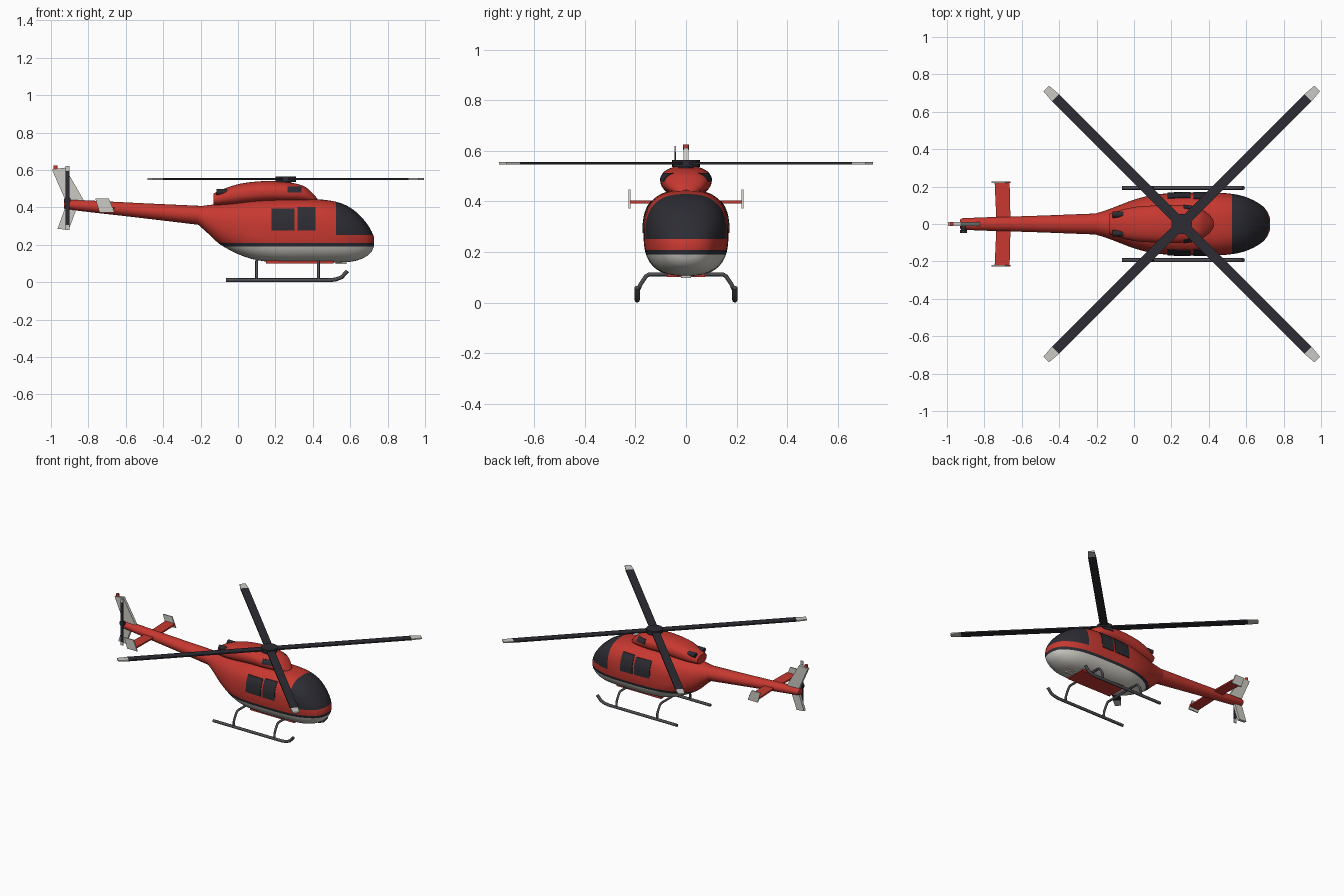
import bpy, bmesh, math
from mathutils import Vector, Matrix

if "Cube" in bpy.data.objects:
    bpy.data.objects.remove(bpy.data.objects["Cube"])


def mat(name, rgb):
    m = bpy.data.materials.new(name)
    m.diffuse_color = (*rgb, 1)
    m.use_nodes = True
    m.node_tree.nodes["Principled BSDF"].inputs["Base Color"].default_value = m.diffuse_color
    return m


RED = mat("red_paint", (0.57, 0.04, 0.03))
LIGHT = mat("light_grey", (0.60, 0.59, 0.54))
DARK = mat("dark_glass", (0.025, 0.025, 0.033))
STEEL = mat("skid_grey", (0.075, 0.075, 0.085))


def finish(name, bm, *mats, angle=35):
    bmesh.ops.recalc_face_normals(bm, faces=bm.faces[:])
    me = bpy.data.meshes.new(name)
    bm.to_mesh(me)
    bm.free()
    for m in mats:
        me.materials.append(m)
    me.shade_smooth()
    me.set_sharp_from_angle(angle=math.radians(angle))
    ob = bpy.data.objects.new(name, me)
    bpy.context.collection.objects.link(ob)
    return ob


def section(st, x):
    """Smoothly interpolate (z_bottom, z_top, half_width, exponent) at x."""
    n = len(st)
    i = max(0, min(n - 2, sum(s[0] <= x for s in st) - 1))
    a, b = st[i], st[i + 1]
    p, q = st[max(i - 1, 0)], st[min(i + 2, n - 1)]
    h = b[0] - a[0]
    t = (x - a[0]) / h
    out = []
    for k in range(1, 5):
        m0 = (b[k] - p[k]) / (b[0] - p[0]) * h
        m1 = (q[k] - a[k]) / (q[0] - a[0]) * h
        out.append((2*t**3 - 3*t*t + 1) * a[k] + (t**3 - 2*t*t + t) * m0
                   + (3*t*t - 2*t**3) * b[k] + (t**3 - t*t) * m1)
    return out


def loft(st, sub=3, n=40):
    """Skin of superellipse rings along x."""
    bm = bmesh.new()
    xs = [a[0] + (b[0] - a[0]) * j / sub for a, b in zip(st, st[1:]) for j in range(sub)]
    rings = []
    for x in xs + [st[-1][0]]:
        zb, zt, w, e = section(st, x)
        ring = []
        for k in range(n):
            c, s = math.cos(2*math.pi*k/n), math.sin(2*math.pi*k/n)
            y = math.copysign(abs(c) ** (2/e), c) * w
            z = (zb + zt)/2 + math.copysign(abs(s) ** (2/e), s) * (zt - zb)/2
            ring.append(bm.verts.new((x, y, z)))
        rings.append(ring)
    for r, q in zip(rings, rings[1:]):
        for k in range(n):
            bm.faces.new((r[k], r[(k+1) % n], q[(k+1) % n], q[k]))
    bm.faces.new(rings[0])
    bm.faces.new(rings[-1])
    return bm


def side_plates(name, st, x0, x1, z0, z1, m):
    """Thin panels following a lofted surface, one on each side."""
    for side, tag in ((-1, "right"), (1, "left")):
        bm = bmesh.new()
        g = []
        for i in range(7):
            x = x0 + (x1 - x0) * i / 6
            zb, zt, w, e = section(st, x)
            row = []
            for j in range(7):
                z = z0 + (z1 - z0) * j / 6
                t = min(1, abs(z - (zb + zt)/2) / ((zt - zb)/2))
                y = w * (1 - t**e) ** (1/e)
                row.append([bm.verts.new((x, side*(y + d), z)) for d in (0.004, -0.004)])
            g.append(row)
        for i in range(6):
            for j in range(6):
                for d in (0, 1):
                    bm.faces.new([g[a][b][d] for a, b in ((i, j), (i+1, j), (i+1, j+1), (i, j+1))])
        edge = [(i, 0) for i in range(6)] + [(6, j) for j in range(6)]
        edge += [(6-i, 6) for i in range(6)] + [(0, 6-j) for j in range(6)]
        for (a, b), (c, d) in zip(edge, edge[1:] + edge[:1]):
            bm.faces.new((g[a][b][0], g[c][d][0], g[c][d][1], g[a][b][1]))
        finish(f"{name}_{tag}", bm, m)


def prism(name, pts, axis, lo, hi, m):
    """Extrude a 2D outline: axis 'y' uses (x,z) points, axis 'z' uses (x,y)."""
    bm = bmesh.new()
    put = (lambda p, d: (p[0], d, p[1])) if axis == "y" else (lambda p, d: (p[0], p[1], d))
    a = [bm.verts.new(put(p, lo)) for p in pts]
    b = [bm.verts.new(put(p, hi)) for p in pts]
    bm.faces.new(a)
    bm.faces.new(b)
    for i in range(len(pts)):
        j = (i + 1) % len(pts)
        bm.faces.new((a[i], a[j], b[j], b[i]))
    return finish(name, bm, m)


def rect(x0, x1, y0, y1):
    return [(x0, y0), (x1, y0), (x1, y1), (x0, y1)]


def cyl(name, centre, r, length, axis, m, n=24):
    bm = bmesh.new()
    rot = Vector((0, 0, 1)).rotation_difference(Vector(axis)).to_matrix().to_4x4()
    bmesh.ops.create_cone(bm, cap_ends=True, segments=n, radius1=r, radius2=r, depth=length,
                          matrix=Matrix.Translation(centre) @ rot)
    return finish(name, bm, m)


def tube(name, pts, r, m):
    cu = bpy.data.curves.new(name, "CURVE")
    cu.dimensions = "3D"
    cu.bevel_depth, cu.bevel_resolution, cu.use_fill_caps = r, 2, True
    sp = cu.splines.new("POLY")
    sp.points.add(len(pts) - 1)
    for p, c in zip(sp.points, pts):
        p.co = (*c, 1)
    sp.use_smooth = True
    cu.materials.append(m)
    ob = bpy.data.objects.new(name, cu)
    bpy.context.collection.objects.link(ob)


# Fuselage: painted in bands by cutting at the colour borders
BODY = [(-0.21, 0.305, 0.405, 0.055, 2), (-0.16, 0.26, 0.412, 0.07, 2.1),
        (-0.10, 0.205, 0.418, 0.092, 2.2), (0.0, 0.15, 0.43, 0.13, 2.4),
        (0.10, 0.118, 0.44, 0.155, 2.6), (0.22, 0.106, 0.445, 0.166, 2.7),
        (0.38, 0.105, 0.445, 0.168, 2.7), (0.50, 0.105, 0.435, 0.164, 2.6),
        (0.58, 0.107, 0.41, 0.150, 2.5), (0.64, 0.117, 0.368, 0.126, 2.4),
        (0.69, 0.14, 0.312, 0.094, 2.3), (0.715, 0.165, 0.27, 0.062, 2.2),
        (0.728, 0.195, 0.24, 0.028, 2)]
bm = loft(BODY)
for co, no in (((0, 0, 0.19), (0, 0, 1)), ((0, 0, 0.209), (0, 0, 1)),
               ((0, 0, 0.252), (0, 0, 1)), ((0.525, 0, 0), (1, 0, 0))):
    bmesh.ops.bisect_plane(bm, geom=bm.verts[:] + bm.edges[:] + bm.faces[:],
                           plane_co=co, plane_no=no)
for f in bm.faces:
    c = f.calc_center_median()
    if c.z < 0.19:
        f.material_index = 1
    elif c.z < 0.209 or (c.z > 0.252 and c.x > 0.525):
        f.material_index = 2
finish("fuselage", bm, RED, LIGHT, DARK)
prism("belly_panel", rect(0.15, 0.51, -0.075, 0.075), "z", 0.101, 0.116, RED)
prism("landing_lamp", rect(0.52, 0.58, -0.02, 0.02), "z", 0.098, 0.115, LIGHT)

# Cabin windows
side_plates("rear_window", BODY, 0.18, 0.303, 0.277, 0.395, DARK)
side_plates("front_window", BODY, 0.318, 0.415, 0.275, 0.402, DARK)

# Engine cowling with intakes and exhausts
COWL = [(-0.13, 0.41, 0.475, 0.055, 2.2), (-0.06, 0.41, 0.505, 0.078, 2.3),
        (0.02, 0.415, 0.528, 0.093, 2.3), (0.15, 0.425, 0.541, 0.10, 2.3),
        (0.26, 0.425, 0.535, 0.10, 2.3), (0.35, 0.425, 0.515, 0.083, 2.2),
        (0.40, 0.42, 0.475, 0.05, 2.1), (0.425, 0.425, 0.445, 0.02, 2)]
finish("engine_cowling", loft(COWL), RED)
side_plates("intake", COWL, 0.265, 0.34, 0.48, 0.512, DARK)
for s in (-1, 1):
    cyl("exhaust", (-0.085, s*0.05, 0.482), 0.017, 0.06, (1, 0, 0), DARK, 16)

# Tail boom
BOOM = [(-0.93, 0.395, 0.437, 0.024, 2), (-0.915, 0.389, 0.442, 0.031, 2),
        (-0.55, 0.347, 0.424, 0.043, 2), (-0.18, 0.303, 0.407, 0.057, 2)]
finish("tail_boom", loft(BOOM, n=24), RED)

# Tail fins, beacon and stabiliser
prism("upper_fin", [(-0.915, 0.42), (-0.82, 0.43), (-0.925, 0.612), (-0.995, 0.603)],
      "y", -0.01, 0.01, LIGHT)
prism("lower_fin", [(-0.965, 0.285), (-0.905, 0.28), (-0.86, 0.4), (-0.92, 0.41)],
      "y", -0.01, 0.01, LIGHT)
cyl("beacon", (-0.975, 0, 0.614), 0.011, 0.022, (0, 0, 1), RED, 12)
prism("stabiliser", [(-0.745, -0.222), (-0.665, -0.222), (-0.66, 0), (-0.665, 0.222),
                     (-0.745, 0.222), (-0.735, 0)], "z", 0.392, 0.403, RED)
for s in (-1, 1):
    prism("stabiliser_end_plate", [(-0.74, 0.372), (-0.66, 0.372), (-0.69, 0.447), (-0.763, 0.447)],
          "y", s*0.224 - 0.004, s*0.224 + 0.004, LIGHT)

# Tail rotor
cyl("tail_rotor_shaft", (-0.912, -0.02, 0.43), 0.014, 0.05, (0, 1, 0), DARK, 12)
cyl("tail_rotor_hub", (-0.912, -0.04, 0.44), 0.018, 0.014, (0, 1, 0), DARK, 16)
prism("tail_rotor_blades", rect(-0.923, -0.901, 0.305, 0.595), "y", -0.046, -0.04, DARK)
for lo, hi in ((0.28, 0.305), (0.595, 0.62)):
    prism("tail_rotor_tip", rect(-0.923, -0.901, lo, hi), "y", -0.046, -0.04, LIGHT)

# Main rotor
HUB = (0.255, 0, 0.55)
cyl("rotor_mast", (0.255, 0, 0.525), 0.03, 0.04, (0, 0, 1), DARK)
cyl("rotor_hub", HUB, 0.055, 0.028, (0, 0, 1), DARK)
for k in range(4):
    parts = (prism("rotor_blade", rect(0.03, 0.955, -0.027, 0.027), "z", -0.003, 0.006, DARK),
             prism("rotor_blade_tip", [(0.955, -0.027), (1.025, -0.021), (1.025, 0.021), (0.955, 0.027)],
                   "z", -0.003, 0.006, LIGHT))
    for ob in parts:
        ob.location = HUB
        ob.rotation_euler.z = math.radians(45 + 90*k)

# Landing skids and cross tubes
for s in (-1, 1):
    tube("skid", [(-0.065, s*0.193, 0.0105), (0.49, s*0.193, 0.0105), (0.525, s*0.193, 0.015),
                  (0.555, s*0.193, 0.027), (0.585, s*0.193, 0.06)], 0.0105, STEEL)
for x in (0.1, 0.43):
    half = [(0.193, 0.012), (0.190, 0.05), (0.178, 0.075), (0.158, 0.105), (0.145, 0.112)]
    pts = [(x, -y, z) for y, z in half] + [(x, y, z) for y, z in reversed(half)]
    tube("cross_tube", pts, 0.008, STEEL)
